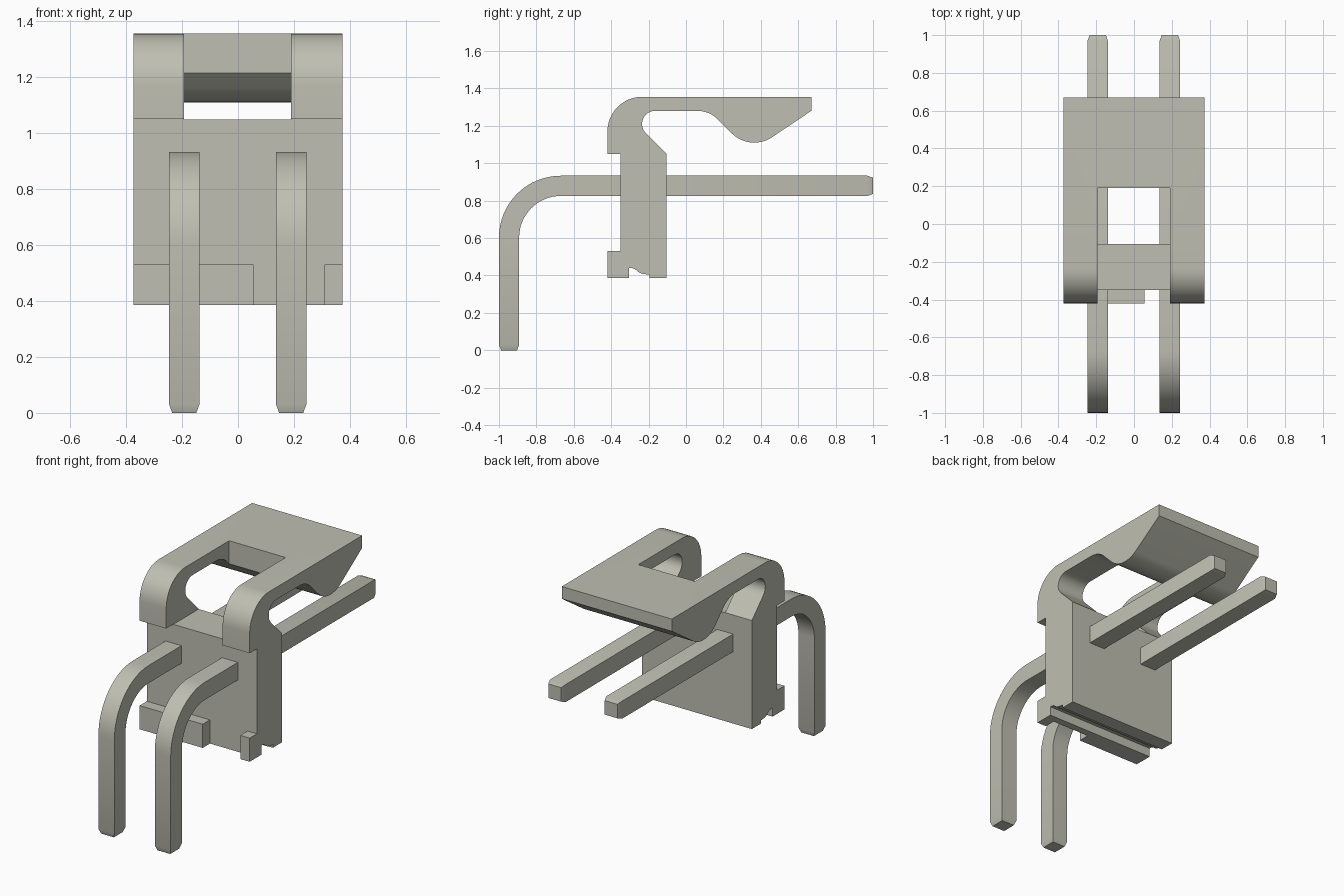
import bpy, bmesh
from math import sin, cos, radians

if "Cube" in bpy.data.objects:
    bpy.data.objects.remove(bpy.data.objects["Cube"])

metal = bpy.data.materials.new("warm_grey")
colour = (0.52, 0.52, 0.445, 1)
metal.use_nodes = True
metal.diffuse_color = colour
metal.node_tree.nodes["Principled BSDF"].inputs["Base Color"].default_value = colour


def arc(y, z, r, start, end, n=12):
    angles = [radians(start + (end - start) * i / n) for i in range(n + 1)]
    return [(y + r * cos(a), z + r * sin(a)) for a in angles]


def loft(name, rings):
    """Skin a list of equal-length point rings and cap both ends."""
    bm = bmesh.new()
    loops = [[bm.verts.new(p) for p in ring] for ring in rings]
    for a, b in zip(loops, loops[1:]):
        for i in range(len(a)):
            j = (i + 1) % len(a)
            bm.faces.new((a[i], a[j], b[j], b[i]))
    bm.faces.new(loops[0])
    bm.faces.new(loops[-1])
    bmesh.ops.recalc_face_normals(bm, faces=bm.faces)
    mesh = bpy.data.meshes.new(name)
    bm.to_mesh(mesh)
    bm.free()
    obj = bpy.data.objects.new(name, mesh)
    bpy.context.collection.objects.link(obj)
    mesh.materials.append(metal)
    return obj


def extrude(name, profile, x0, x1):
    return loft(name, [[(x, y, z) for y, z in profile] for x in (x0, x1)])


def activate(obj):
    bpy.ops.object.select_all(action="DESELECT")
    obj.select_set(True)
    bpy.context.view_layer.objects.active = obj


def smooth(obj):
    activate(obj)
    bpy.ops.object.shade_smooth_by_angle(angle=radians(30))


def cut(obj, x0, x1, y0, y1, z0, z1):
    cutter = extrude("cutter", [(y0, z0), (y1, z0), (y1, z1), (y0, z1)], x0, x1)
    cutter.hide_render = True
    mod = obj.modifiers.new("cut", "BOOLEAN")
    mod.operation, mod.solver, mod.object = "DIFFERENCE", "EXACT", cutter
    activate(obj)
    bpy.ops.object.modifier_apply(modifier=mod.name)
    bpy.data.objects.remove(cutter)


# Housing: block, hooked arms and latch lever share one side profile
profile = [(-0.42, 1.05)]
profile += arc(-0.235, 1.17, 0.185, 180, 90)          # outer hook
profile += [(0.67, 1.355), (0.67, 1.28)]              # lever tip
profile += arc(0.365, 1.281, 0.171, -56.3, -135)      # latch bump
profile += arc(0.06, 1.125, 0.155, 45, 90)            # bump shoulder
profile += arc(-0.165, 1.21, 0.07, 90, 225)           # inner hook
profile += [(-0.105, 1.05), (-0.105, 0.385), (-0.195, 0.385), (-0.195, 0.405)]
profile += [(-0.225, 0.407), (-0.25, 0.415), (-0.275, 0.435), (-0.29, 0.44)]
profile += [(-0.305, 0.44), (-0.305, 0.385), (-0.42, 0.385), (-0.42, 0.53)]
profile += [(-0.35, 0.53), (-0.35, 1.05)]
housing = extrude("housing", profile, -0.373, 0.373)

# Window between the arms, and the gap in the front foot
cut(housing, -0.193, 0.19, -0.6, 0.19, 1.049, 1.5)
cut(housing, 0.055, 0.31, -0.6, -0.35, 0.3, 0.6)
smooth(housing)


# Bent square pins with tapered ends
def pin(name, x):
    half, tip = 0.054, 0.043
    outer = arc(-0.67, 0.603, 0.33, 180, 90, 16)
    inner = arc(-0.67, 0.603, 0.222, 180, 90, 16)
    pairs = [((-0.989, 0), (-0.903, 0), tip), ((-1, 0.03), (-0.892, 0.03), half)]
    pairs += [(o, i, half) for o, i in zip(outer, inner)]
    pairs += [((0.97, 0.933), (0.97, 0.825), half), ((1, 0.922), (1, 0.836), tip)]
    rings = [[(x - w, *o), (x + w, *o), (x + w, *i), (x - w, *i)] for o, i, w in pairs]
    smooth(loft(name, rings))


pin("right_pin", -0.192)
pin("left_pin", 0.19)
